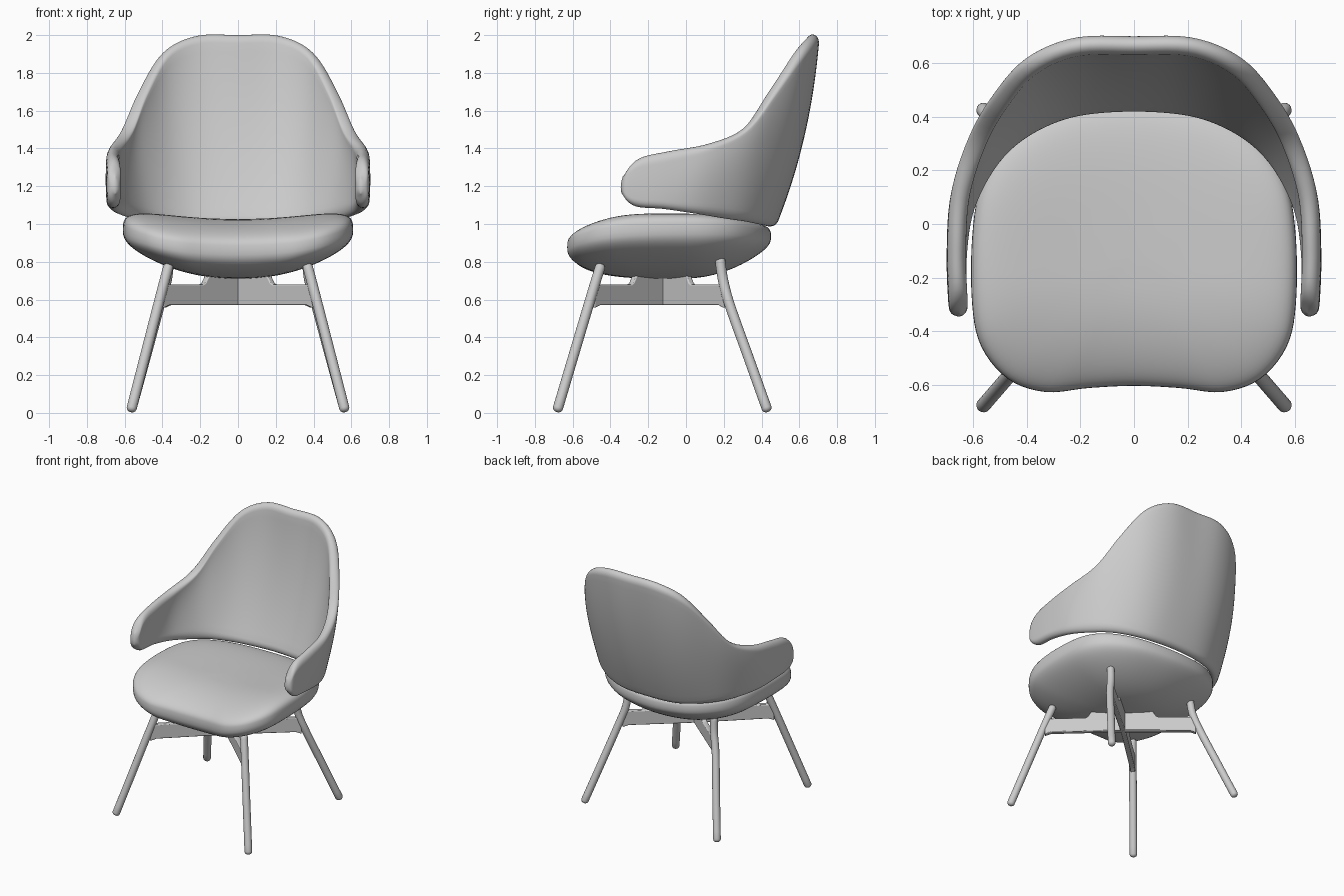
import bpy, bmesh, math
from mathutils import Vector as V

if "Cube" in bpy.data.objects:
    bpy.data.objects.remove(bpy.data.objects["Cube"])


def finish(name, bm, angle=50):
    bmesh.ops.remove_doubles(bm, verts=bm.verts, dist=0.0004)
    bmesh.ops.recalc_face_normals(bm, faces=bm.faces)
    me = bpy.data.meshes.new(name)
    bm.to_mesh(me)
    bm.free()
    ob = bpy.data.objects.new(name, me)
    bpy.context.collection.objects.link(ob)
    bpy.ops.object.select_all(action='DESELECT')
    ob.select_set(True)
    bpy.context.view_layer.objects.active = ob
    bpy.ops.object.shade_smooth_by_angle(angle=math.radians(angle))
    return ob


def loft(name, rings, caps=False):
    """Skin a list of closed rings with equal point counts."""
    bm = bmesh.new()
    vs = [[bm.verts.new(p) for p in r] for r in rings]
    n = len(vs[0])
    for a, b in zip(vs, vs[1:]):
        for i in range(n):
            j = (i + 1) % n
            bm.faces.new((a[i], a[j], b[j], b[i]))
    if caps:
        bm.faces.new(vs[0])
        bm.faces.new(vs[-1])
    return finish(name, bm)


def spline(pts, t, closed=False):
    """Catmull-Rom through pts; t runs over the point index."""
    n = len(pts)
    i = math.floor(t) if closed else max(0, min(int(t), n - 2))
    f = t - i

    def at(k):
        if closed:
            return V(pts[k % n])
        if k < 0:
            return 2 * V(pts[0]) - V(pts[1])
        if k >= n:
            return 2 * V(pts[-1]) - V(pts[-2])
        return V(pts[k])
    a, b, c, d = at(i - 1), at(i), at(i + 1), at(i + 2)
    return 0.5 * (2 * b + (c - a) * f + (2 * a - 5 * b + 4 * c - d) * f ** 2
                  + (3 * b - a - 3 * c + d) * f ** 3)


def mirrored(p):
    return (-p[0], p[1], p[2])


# Seat cushion: pillow with a saddle top inside a rim outline
half = [(0, -.605, .86), (.17, -.613, .865), (.33, -.628, .88), (.47, -.58, .91),
        (.57, -.46, .94), (.605, -.3, .96), (.605, -.05, .97), (.57, .15, .97),
        (.47, .30, .96), (.28, .41, .94), (0, .45, .93)]
rim_pts = half + [mirrored(p) for p in half[-2:0:-1]]
rim = [spline(rim_pts, i / 5, True) for i in range(len(rim_pts) * 5)]


def seat_z(x, y, top):
    if top:
        droop = max(0, (-y - .2) / .43) ** 2
        return 1.025 + .07 * (x / .6) ** 2 - .07 * droop
    return .71 + .1 * (x / .6) ** 2 + .1 * (max(y, 0) / .45) ** 2


rings = []
steps = 36
for k in range(steps + 1):
    phi = math.pi * (0.5 - k / steps)
    top = phi >= 0
    e = 2 / 3.6 if top else 2 / 2.6
    r = max(math.cos(phi), 0) ** e
    h = abs(math.sin(phi)) ** e
    ring = []
    for p in rim:
        x, y = p.x * r, -.1 + (p.y + .1) * r
        ring.append((x, y, p.z + (seat_z(x, y, top) - p.z) * h))
    rings.append(ring)
loft("seat_cushion", rings)

# Back and arm shell: bottom, middle and top point for stations centre -> arm tip
stations = [
    ((0, .44, .99), (0, .595, 1.48), (0, .67, 2.0)),
    ((.2, .425, .99), (.2, .585, 1.48), (.22, .665, 1.995)),
    ((.34, .38, 1.0), (.36, .53, 1.47), (.39, .59, 1.91)),
    ((.46, .305, 1.015), (.495, .41, 1.41), (.505, .455, 1.71)),
    ((.55, .2, 1.03), (.585, .27, 1.32), (.585, .31, 1.51)),
    ((.625, .05, 1.055), (.65, .08, 1.25), (.645, .12, 1.425)),
    ((.655, -.12, 1.08), (.665, -.11, 1.22), (.66, -.09, 1.385)),
    ((.655, -.27, 1.095), (.66, -.28, 1.21), (.655, -.25, 1.345)),
    ((.65, -.34, 1.16), (.65, -.345, 1.2), (.65, -.335, 1.25))]
full = [[mirrored(p) for p in s] for s in stations[:0:-1]] + stations
rows = [[s[k] for s in full] for k in range(3)]


def shell(u, v):
    b, m, t = (spline(r, u) for r in rows)
    return b * (1 - v) * (1 - 2 * v) + m * 4 * v * (1 - v) + t * v * (2 * v - 1)


END, HALF_T = 0.7, 0.035
tip = [END * (1 - math.cos(math.radians(a))) for a in range(0, 90, 9)]
us = tip + [END + (16 - 2 * END) * i / 80 for i in range(81)] + [16 - t for t in reversed(tip)]
rings = []
for u in us:
    q = max(0, 1 - min(u, 16 - u) / END)
    thick = HALF_T * math.sqrt(max(0, 1 - q * q))
    length = (shell(u, 1) - shell(u, 0)).length
    R = min(.045 / length, .45)
    ends = [R * (1 - math.cos(math.radians(a))) for a in range(0, 90, 15)]
    vs = ends + [R + (1 - 2 * R) * i / 20 for i in range(21)] + [1 - d for d in reversed(ends)]
    front, back = [], []
    for v in vs:
        du = shell(min(u + .02, 16), v) - shell(max(u - .02, 0), v)
        dv = shell(u, v + .02) - shell(u, v - .02)
        n = du.cross(dv).normalized()
        g = max(0, 1 - min(v, 1 - v) / R)
        w = thick * math.sqrt(max(0, 1 - g * g))
        front.append(shell(u, v) + n * w)
        back.append(shell(u, v) - n * w)
    rings.append(front + back[-2:0:-1])
loft("back_and_arm_shell", rings)


# Legs: round tubes with domed ends
def tube(name, pts, radius, sides=20):
    count = 24
    path = [spline(pts, (len(pts) - 1) * i / count) for i in range(count + 1)]
    d0, d1 = (path[1] - path[0]).normalized(), (path[-1] - path[-2]).normalized()
    stops = []
    for a in (10, 35, 60):
        a = math.radians(a)
        stops.append((path[0] + d0 * radius * .8 * (1 - math.sin(math.pi / 2 - a) - 1), math.sin(a)))
    stops += [(p, 1) for p in path]
    for a in (60, 35, 10):
        a = math.radians(a)
        stops.append((path[-1] + d1 * radius * .8 * math.cos(a), math.sin(a)))
    rings = []
    for i, (p, s) in enumerate(stops):
        d = stops[min(i + 1, len(stops) - 1)][0] - stops[max(i - 1, 0)][0]
        a = d.cross(V((0, 1, 0))).normalized()
        b = d.cross(a).normalized()
        rings.append([p + (a * math.cos(t) + b * math.sin(t)) * radius * s
                      for t in (2 * math.pi * k / sides for k in range(sides))])
    return loft(name, rings, caps=True)


# Cross frame: upright plates with a raised centre
def beam(name, start, end):
    start, end = V(start), V(end)
    d = end - start
    side = V((-d.y, d.x, 0)).normalized() * .018
    profile = [(0, .57), (.92, .57), (1, .555), (1, .70), (.92, .68), (.48, .68),
               (.45, .69), (.41, .725), (.39, .77), (0, .77)]
    rings = [[start + d * s + V((0, 0, z)) + o for s, z in profile] for o in (-side, side)]
    ob = loft(name, rings, caps=True)
    mod = ob.modifiers.new("soft_edges", 'BEVEL')
    mod.width, mod.segments = .006, 2
    mod.limit_method = 'ANGLE'


for sx, label in ((-1, "left"), (1, "right")):
    tube("front_leg_" + label, [(sx * .37, -.455, .77), (sx * .415, -.507, .60),
                                (sx * .563, -.678, .025)], .027)
    tube("back_leg_" + label, [(sx * .365, .18, .81), (sx * .378, .197, .70),
                               (sx * .415, .232, .57), (sx * .485, .325, .31),
                               (sx * .563, .427, .025)], .027)
    beam("front_beam_" + label, (0, -.12, 0), (sx * .405, -.495, 0))
    beam("back_beam_" + label, (0, -.12, 0), (sx * .395, .21, 0))
